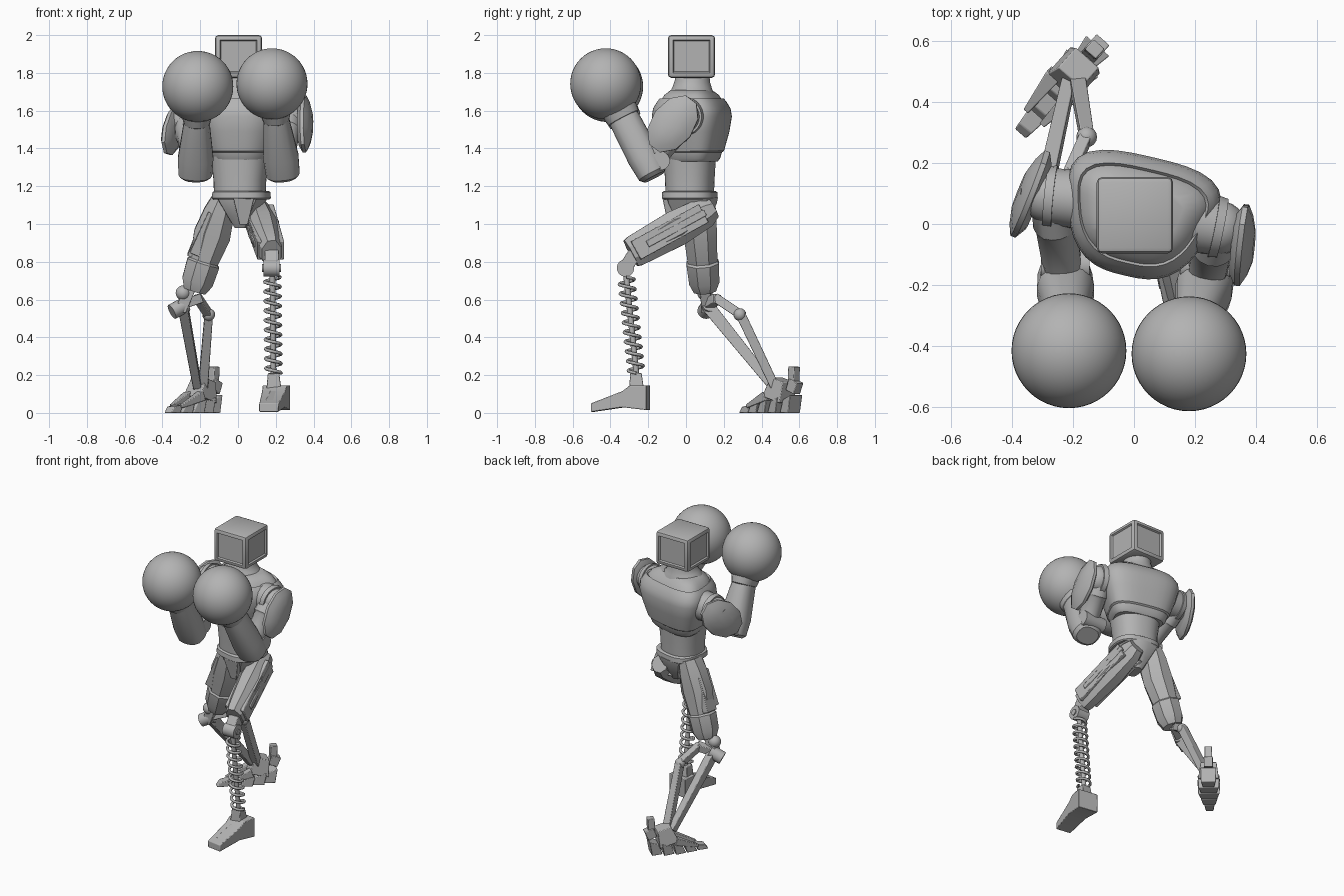
import bpy, bmesh
from math import sin, cos, pi, radians
from mathutils import Vector, Matrix

cube = bpy.data.objects.get("Cube")
if cube:
    bpy.data.objects.remove(cube, do_unlink=True)

grey = bpy.data.materials.new("plain grey")
grey.use_nodes = True
COLOUR = (0.45, 0.45, 0.45, 1)
grey.diffuse_color = COLOUR
grey.node_tree.nodes["Principled BSDF"].inputs["Base Color"].default_value = COLOUR


def finish(name, bm, bevel=0, angle=32):
    bmesh.ops.recalc_face_normals(bm, faces=bm.faces)
    mesh = bpy.data.meshes.new(name)
    bm.to_mesh(mesh)
    bm.free()
    mesh.materials.append(grey)
    ob = bpy.data.objects.new(name, mesh)
    bpy.context.collection.objects.link(ob)
    if bevel:
        mod = ob.modifiers.new("bevel", "BEVEL")
        mod.width, mod.segments, mod.limit_method = bevel, 2, "ANGLE"
    bpy.ops.object.select_all(action="DESELECT")
    ob.select_set(True)
    bpy.context.view_layer.objects.active = ob
    bpy.ops.object.shade_smooth_by_angle(angle=radians(angle))
    return ob


def loft(name, a, b, rings, hint=(1, 0, 0), seg=24, power=2, taper=0, bevel=0):
    """Stack superellipse rings (fraction, half width, half depth) from a to b."""
    a, b = Vector(a), Vector(b)
    axis = (b - a).normalized()
    u = Vector(hint)
    u = (u - axis * u.dot(axis)).normalized()
    v = axis.cross(u)
    bm = bmesh.new()
    loops = []
    for t, rx, ry in rings:
        loop = []
        for k in range(seg):
            ang = 2 * pi * (k + 0.5) / seg
            c, s = cos(ang), sin(ang)
            n = (abs(c) ** power + abs(s) ** power) ** (-1 / power)
            c, s = c * n, s * n
            loop.append(bm.verts.new(a.lerp(b, t) + u * rx * c * (1 + taper * s) + v * ry * s))
        loops.append(loop)
    for lo, hi in zip(loops, loops[1:]):
        for k in range(seg):
            j = (k + 1) % seg
            bm.faces.new((lo[k], lo[j], hi[j], hi[k]))
    bm.faces.new(loops[0][::-1])
    bm.faces.new(loops[-1])
    return finish(name, bm, bevel)


def rod(name, a, b, r1, r2=None, seg=16):
    return loft(name, a, b, [(0, r1, r1), (1, r2 or r1, r2 or r1)], (0.3, 1, 0.2), seg)


def bar(name, a, b, w, d, w2=None, d2=None, hint=(1, 0, 0)):
    """Four-sided tapered bar given by half width and half depth."""
    q = 2 ** 0.5
    w2, d2 = w2 or w, d2 or d
    return loft(name, a, b, [(0, w * q, d * q), (1, w2 * q, d2 * q)], hint, 4, bevel=0.004)


def ball(name, c, r, seg=32):
    bm = bmesh.new()
    bmesh.ops.create_uvsphere(bm, u_segments=seg, v_segments=seg // 2, radius=r,
                              matrix=Matrix.Translation(c))
    return finish(name, bm, angle=60)


def prism(name, profile, origin, direction, half):
    """Side profile (forward, up) swept across the width; half gives rear and front half widths."""
    f = Vector(direction).normalized()
    side = f.cross(Vector((0, 0, 1)))
    far = max(p[0] for p in profile)
    bm = bmesh.new()
    rows = [[bm.verts.new(Vector(origin) + f * p + Vector((0, 0, z)) + side * s *
                          (half[0] + (half[1] - half[0]) * p / far)) for p, z in profile]
            for s in (-1, 1)]
    n = len(profile)
    for k in range(n):
        j = (k + 1) % n
        bm.faces.new((rows[0][k], rows[0][j], rows[1][j], rows[1][k]))
    bm.faces.new(rows[0])
    bm.faces.new(rows[1][::-1])
    return finish(name, bm, 0.004)


# Head: bevelled box with shallow recessed panels on its sides, front and back
bm = bmesh.new()
bmesh.ops.create_cube(bm, size=1, matrix=Matrix.Translation((0.003, 0.029, 1.887)) @
                      Matrix.Diagonal((0.25, 0.25, 0.226, 1)))
bmesh.ops.bevel(bm, geom=bm.edges[:], offset=0.018, segments=2, affect="EDGES", profile=0.5)
bmesh.ops.recalc_face_normals(bm, faces=bm.faces)
panels = [f for f in bm.faces if f.calc_area() > 0.015 and abs(f.normal.z) < 0.5]
bmesh.ops.inset_individual(bm, faces=panels, thickness=0.012, depth=0)
bmesh.ops.inset_individual(bm, faces=panels, thickness=0.008, depth=-0.01)
finish("head", bm)

# Torso, twisted a little toward its right
TWIST = (cos(radians(-13)), sin(radians(-13)), 0)
loft("neck", (0.005, 0.03, 1.64), (0.005, 0.035, 1.79),
     [(0, 0.165, 0.13), (0.3, 0.145, 0.12), (0.55, 0.105, 0.105), (0.75, 0.09, 0.095), (1, 0.085, 0.09)])
loft("chest", (0.015, 0.025, 1.33), (0.015, 0.025, 1.71),
     [(0, 0.15, 0.13), (0.04, 0.165, 0.142), (0.13, 0.175, 0.152), (0.15, 0.185, 0.162),
      (0.42, 0.218, 0.188), (0.63, 0.238, 0.199), (0.74, 0.234, 0.192), (0.83, 0.218, 0.172),
      (0.88, 0.203, 0.158), (0.855, 0.196, 0.15), (0.93, 0.178, 0.133), (1, 0.13, 0.1)],
     TWIST, 40, 3, 0.23)
loft("abdomen", (0.01, 0.02, 1.15), (0.01, 0.02, 1.36),
     [(0, 0.135, 0.125), (0.4, 0.138, 0.128), (1, 0.155, 0.135)], TWIST, 32, 2.4)
loft("belt", (0.018, 0.02, 1.13), (0.018, 0.02, 1.175),
     [(0, 0.145, 0.135), (0.15, 0.152, 0.142), (0.85, 0.15, 0.14), (1, 0.14, 0.13)], TWIST, 32, 2.8)
loft("pelvis", (0.02, 0.03, 0.98), (0.02, 0.03, 1.14),
     [(0, 0.035, 0.06), (0.4, 0.075, 0.1), (0.8, 0.115, 0.13), (1, 0.135, 0.135)], TWIST, 12, 3)
bar("groin_plate", (0.03, -0.075, 1.0), (0.03, -0.105, 1.14), 0.022, 0.02, 0.055, 0.02)


# Arms: shoulder, upper arm, shield plate, elbow, forearm and round glove
def arm(side, shoulder, outward, elbow, glove, plate, along, normal):
    s, e, g = Vector(shoulder), Vector(elbow), Vector(glove)
    o = Vector(outward).normalized()
    rod(side + "_shoulder_socket", s - o * 0.09, s - o * 0.01, 0.098, 0.093, 24)
    rod(side + "_shoulder_band", s - o * 0.01, s + o * 0.02, 0.103, 0.098, 24)
    ball(side + "_shoulder", s + o * 0.01, 0.088, 24)
    rod(side + "_shoulder_cap", s + o * 0.05, s + o * 0.1, 0.04, 0.035)
    loft(side + "_upper_arm", s, e, [(0, 0.07, 0.08), (0.3, 0.075, 0.09), (0.34, 0.068, 0.08),
                                     (0.7, 0.065, 0.07), (1, 0.055, 0.06)], seg=16)
    # shield: thin leaf-shaped plate with a bevelled rim
    p, n = Vector(plate), Vector(normal).normalized()
    loft(side + "_arm_shield", p - n * 0.035, p + n * 0.035,
         [(0, 0.13, 0.08), (0.3, 0.17, 0.115), (0.55, 0.17, 0.115), (0.8, 0.13, 0.085), (1, 0.07, 0.04)],
         along, 10, 2)
    # forearm flares at the elbow and narrows into the cuff
    d = (g - e).normalized()
    loft(side + "_forearm", e - d * 0.07, g - d * 0.15,
         [(0, 0.07, 0.06), (0.05, 0.09, 0.08), (0.3, 0.094, 0.088), (0.8, 0.07, 0.083),
          (1, 0.066, 0.078)], seg=16, power=2.6)
    loft(side + "_cuff", g - d * 0.215, g - d * 0.12,
         [(0, 0.06, 0.075), (0.1, 0.072, 0.09), (0.9, 0.09, 0.1), (1, 0.085, 0.095)], seg=16, power=2.4)
    rod(side + "_elbow", e + Vector((-0.08, 0.065, 0.025)), e + Vector((0.08, 0.065, 0.025)), 0.05, seg=20)
    ball(side + "_glove", g, 0.188, 48)


arm("left", (0.27, -0.01, 1.57), (1, -0.2, -0.05), (0.232, -0.2, 1.31), (0.18, -0.425, 1.742),
    (0.358, -0.07, 1.53), (0, 0.6, 0.8), (1, -0.13, 0.05))
arm("right", (-0.27, 0.09, 1.54), (-1, 0.1, -0.05), (-0.225, -0.2, 1.31), (-0.213, -0.415, 1.728),
    (-0.345, 0.1, 1.5), (0.3, 0.75, 0.6), (-1, 0.38, 0.05))

# Left leg: raised thigh, knee disc, spring shin and wedge foot
HIP, KNEE = Vector((0.1, 0.145, 1.085)), Vector((0.178, -0.292, 0.845))
loft("left_thigh", HIP, KNEE,
     [(0, 0.052, 0.055), (0.1, 0.065, 0.082), (0.45, 0.083, 0.098), (0.8, 0.07, 0.09),
      (0.95, 0.06, 0.086), (1, 0.052, 0.078)], seg=8, power=3)
for sgn in (-1, 1):
    off = Vector((0.066 * sgn, 0, 0))
    bar("left_thigh_panel", HIP.lerp(KNEE, 0.12) + off, HIP.lerp(KNEE, 0.94) + off * 0.9,
        0.014, 0.055, 0.012, 0.055)
    bar("left_thigh_rib", HIP.lerp(KNEE, 0.1) + off * 1.12, HIP.lerp(KNEE, 0.8) + off * 1.06, 0.01, 0.018)
bar("left_knee_neck", KNEE + Vector((0, 0.02, 0)), (0.178, -0.315, 0.775), 0.036, 0.036)
rod("left_knee_disc", (0.135, -0.32, 0.767), (0.221, -0.32, 0.767), 0.046, seg=24)
rod("left_knee_pin", (0.128, -0.32, 0.767), (0.228, -0.32, 0.767), 0.02)
TOP, ANKLE = Vector((0.182, -0.318, 0.735)), Vector((0.188, -0.262, 0.2))
rod("left_shin_rod", TOP, ANKLE, 0.015)
curve = bpy.data.curves.new("left_shin_spring", "CURVE")
curve.dimensions, curve.bevel_depth, curve.bevel_resolution = "3D", 0.009, 1
TURNS, STEPS = 10, 16
spline = curve.splines.new("POLY")
spline.points.add(TURNS * STEPS)
for i, pt in enumerate(spline.points):
    w = 2 * pi * i / STEPS
    c = TOP.lerp(ANKLE, 0.03 + 0.95 * i / (TURNS * STEPS))
    pt.co = (c.x + 0.041 * cos(w), c.y + 0.041 * sin(w), c.z, 1)
curve.materials.append(grey)
bpy.context.collection.objects.link(bpy.data.objects.new("left_shin_spring", curve))
bar("left_ankle", (0.19, -0.262, 0.12), (0.188, -0.265, 0.21), 0.04, 0.04, 0.03, 0.03)
prism("left_foot", [(0, 0.01), (0, 0.14), (0.09, 0.14), (0.13, 0.11), (0.3, 0.045), (0.3, 0.0),
                    (0.13, 0.025)], (0.208, -0.2, 0.005), (-0.15, -1, 0), (0.07, 0.052))
bar("left_foot_ridge", (0.196, -0.32, 0.105), (0.173, -0.45, 0.055), 0.026, 0.013)

# Right leg: trailing thigh, split shin struts
loft("right_thigh", (-0.075, 0.06, 1.14), (-0.23, 0.1, 0.645),
     [(0, 0.06, 0.09), (0.15, 0.082, 0.095), (0.4, 0.1, 0.09), (0.68, 0.078, 0.08), (0.7, 0.09, 0.088),
      (0.9, 0.085, 0.082), (1, 0.06, 0.06)], seg=8, power=3)
bar("right_thigh_panel", (-0.12, 0.0, 1.05), (-0.21, 0.025, 0.83), 0.04, 0.02, 0.05, 0.02)
bar("right_thigh_side_panel", (-0.165, 0.07, 1.04), (-0.25, 0.095, 0.83), 0.02, 0.05)
ball("right_knee", (-0.29, 0.1, 0.635), 0.04, 20)
bar("right_knee_link", (-0.25, 0.1, 0.67), (-0.305, 0.11, 0.54), 0.03, 0.028)
rod("right_knee_barrel", (-0.35, 0.1, 0.535), (-0.275, 0.125, 0.575), 0.042)
bar("right_knee_yoke", (-0.29, 0.115, 0.575), (-0.2, 0.165, 0.605), 0.025, 0.025, hint=(0, 1, 0))
bar("right_shin_strut", (-0.29, 0.12, 0.56), (-0.215, 0.46, 0.14), 0.026, 0.034, 0.022, 0.024)
bar("right_rear_strut", (-0.215, 0.155, 0.61), (-0.155, 0.29, 0.52), 0.02, 0.024)
ball("right_strut_joint", (-0.155, 0.285, 0.52), 0.034, 16)
bar("right_calf_strut", (-0.155, 0.29, 0.52), (-0.185, 0.47, 0.14), 0.022, 0.026, 0.026, 0.024)

# Right foot: ankle block, leaf-like row of claw plates and upright heel peg
FWD = Vector((-0.66, -0.75, 0))
HEEL = Vector((-0.135, 0.565, 0))
SIDE = Vector((0.75, -0.66, 0))
bar("right_ankle", HEEL + FWD * 0.1 + Vector((0, 0, 0.07)), HEEL + FWD * 0.07 + Vector((0, 0, 0.175)),
    0.065, 0.065, 0.05, 0.045, SIDE)
for i, width in enumerate((0.048, 0.066, 0.068, 0.052, 0.032)):
    base = HEEL + FWD * (0.075 * i - 0.01)
    height = 0.095 - 0.013 * i
    prism("right_foot_plate", [(0, 0.0), (-0.015, height), (0.045, height * 0.75), (0.07, 0.0)],
          base, FWD, (width, width * 0.75))
for sgn in (-1, 1):
    root = HEEL + FWD * 0.14 + SIDE * 0.045 * sgn + Vector((0, 0, 0.09))
    bar("right_toe_claw", root, root + FWD * 0.15 - SIDE * 0.01 * sgn + Vector((0, 0, -0.055)),
        0.026, 0.025, 0.01, 0.01, SIDE)
bar("right_heel_peg_foot", HEEL + Vector((0, 0, 0.11)), HEEL - FWD * 0.025 + Vector((0, 0, 0.17)),
    0.028, 0.03, hint=SIDE)
bar("right_heel_peg", HEEL - FWD * 0.005 + Vector((0, 0, 0.15)), HEEL - FWD * 0.01 + Vector((0, 0, 0.245)),
    0.024, 0.022, hint=SIDE)
